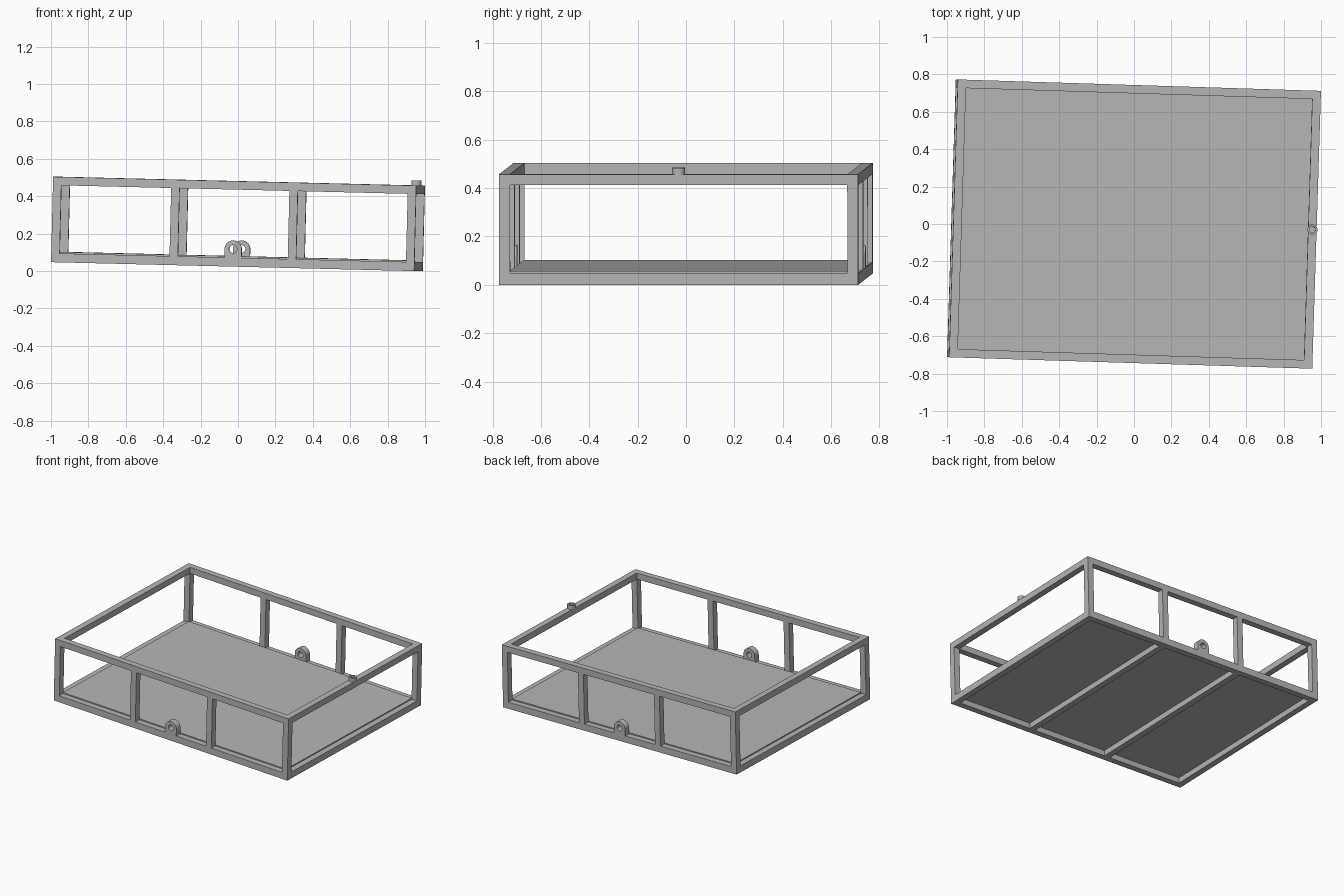
import bpy, bmesh
from math import cos, sin, pi, radians
from mathutils import Matrix, Vector

if "Cube" in bpy.data.objects:
    bpy.data.objects.remove(bpy.data.objects["Cube"])

L, W, H = 1.943, 1.486, 0.457      # overall frame size
B, BASE = 0.045, 0.048             # bar width, lower rail height
X, Y = (L - B) / 2, (W - B) / 2    # bar centre lines
RIB = X / 3                        # intermediate bar positions

# The whole frame stands slightly turned and tipped
POSE = (Matrix.Translation((-0.0055, 0, 0.0237))
        @ Matrix.Rotation(radians(-1.8), 4, 'Z')
        @ Matrix.Rotation(radians(1.4), 4, 'Y'))

grey = bpy.data.materials.new("plain grey")
grey.use_nodes = True
colour = (0.47, 0.47, 0.47, 1)
grey.diffuse_color = colour
grey.node_tree.nodes["Principled BSDF"].inputs["Base Color"].default_value = colour


def finish(name, bm):
    bmesh.ops.recalc_face_normals(bm, faces=bm.faces)
    mesh = bpy.data.meshes.new(name)
    bm.to_mesh(mesh)
    bm.free()
    mesh.materials.append(grey)
    obj = bpy.data.objects.new(name, mesh)
    bpy.context.collection.objects.link(obj)
    obj.matrix_world = POSE
    return obj


def box(name, centre, size):
    bm = bmesh.new()
    bmesh.ops.create_cube(bm, size=1, matrix=Matrix.Translation(centre) @ Matrix.Diagonal((*size, 1)))
    return finish(name, bm)


def holed_plate(name, outline, hole, depth, place):
    """Plate with a round hole; outline(angle) gives its outer radius."""
    bm = bmesh.new()
    n = 32
    loops = []
    for z, radius in ((0, outline), (depth, outline),
                      (depth, lambda a: hole), (0, lambda a: hole)):
        loops.append([bm.verts.new(place @ Vector((radius(a) * cos(a), radius(a) * sin(a), z)))
                      for a in (2 * pi * i / n for i in range(n))])
    for k in range(4):
        p, q = loops[k], loops[(k + 1) % 4]
        for i in range(n):
            j = (i + 1) % n
            bm.faces.new((p[i], p[j], q[j], q[i]))
    obj = finish(name, bm)
    bpy.ops.object.select_all(action='DESELECT')
    obj.select_set(True)
    bpy.context.view_layer.objects.active = obj
    bpy.ops.object.shade_smooth_by_angle(angle=radians(30))
    return obj


# Lower and upper rails
for level, z, h in (("lower", BASE / 2, BASE), ("upper", H - B / 2, B)):
    for side, s in (("front", -1), ("back", 1)):
        box(f"{level}_{side}_rail", (0, s * Y, z), (L, B, h))
    for side, s in (("right", -1), ("left", 1)):
        box(f"{level}_{side}_rail", (s * X, 0, z), (B, W - 2 * B, h))

# Corner posts and intermediate uprights
for side, s in (("front", -1), ("back", 1)):
    for i, x in enumerate((-X, -RIB, RIB, X)):
        kind = "corner_post" if abs(x) == X else "upright"
        box(f"{side}_{kind}_{i + 1}", (x, s * Y, (BASE + H - B) / 2), (B, B, H - B - BASE))

# Cross bars beneath the floor panel
for side, s in (("right", -1), ("left", 1)):
    box(f"{side}_cross_bar", (s * RIB, 0, 0.022), (B, W - 2 * B, 0.044))
box("floor_panel", (0, 0, 0.048), (L - 2 * B + 0.004, W - 2 * B + 0.004, 0.016))

# Arched lugs standing on the front and back rails
R = 0.046


def arch(a):
    return R if sin(a) >= -1e-6 else R / max(abs(cos(a)), abs(sin(a)))


for side, s in (("front", -1), ("back", 1)):
    place = Matrix.Translation((0, s * Y + B / 2, BASE + R)) @ Matrix.Rotation(pi / 2, 4, 'X')
    holed_plate(f"{side}_lug", arch, 0.021, B, place)

# Small ring on the left upper rail
holed_plate("top_ring", lambda a: 0.027, 0.016, 0.027, Matrix.Translation((X, 0, H)))
